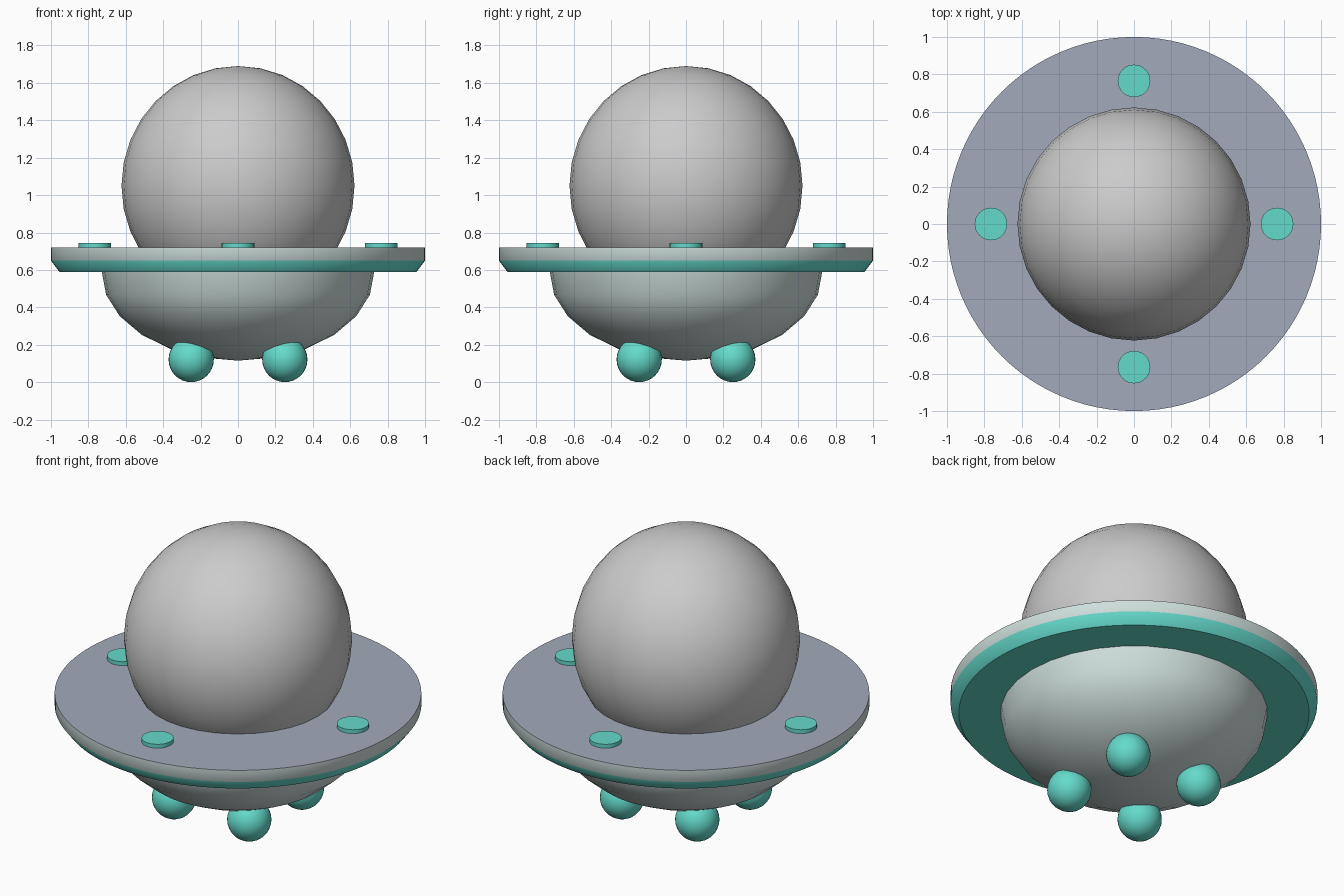
import bpy, bmesh, math
from math import cos, sin, pi

if "Cube" in bpy.data.objects:
    bpy.data.objects.remove(bpy.data.objects["Cube"])


def material(name, rgb):
    m = bpy.data.materials.new(name)
    m.diffuse_color = (*rgb, 1)
    m.use_nodes = True
    m.node_tree.nodes["Principled BSDF"].inputs["Base Color"].default_value = m.diffuse_color
    return m


teal = material("teal", (0.13, 0.70, 0.60))
pale = material("pale_green", (0.62, 0.74, 0.72))
slate = material("slate", (0.36, 0.40, 0.49))


def finish(name, mats, angle=40):
    ob = bpy.context.object
    ob.name = name
    for m in mats:
        ob.data.materials.append(m)
    bpy.ops.object.shade_smooth_by_angle(angle=math.radians(angle))
    return ob


def lathe(name, profile, mats, strip_mats, n):
    """Revolve (radius, z) points; radius 0 makes a pole."""
    bm = bmesh.new()
    rings = []
    for r, z in profile:
        count = 1 if r == 0 else n
        rings.append([bm.verts.new((r * cos(2 * pi * i / n), r * sin(2 * pi * i / n), z))
                      for i in range(count)])
    for k, (a, b) in enumerate(zip(rings, rings[1:])):
        for i in range(n):
            j = (i + 1) % n
            loop = [a[i % len(a)], a[j % len(a)], b[j % len(b)], b[i % len(b)]]
            f = bm.faces.new(list(dict.fromkeys(loop)))
            f.material_index = strip_mats[k]
    bmesh.ops.recalc_face_normals(bm, faces=bm.faces)
    me = bpy.data.meshes.new(name)
    bm.to_mesh(me)
    bm.free()
    ob = bpy.data.objects.new(name, me)
    bpy.context.collection.objects.link(ob)
    bpy.ops.object.select_all(action='DESELECT')
    ob.select_set(True)
    bpy.context.view_layer.objects.active = ob
    return finish(name, mats)


# Canopy dome, sunk into the disc
bpy.ops.mesh.primitive_uv_sphere_add(segments=32, ring_count=16, location=(0, 0, 1.05))
bpy.context.object.scale = (0.623, 0.623, 0.64)
finish("canopy", [])

# Rim disc: slate top, pale edge, teal chamfer and underside
lathe("rim_disc", [(0, 0.72), (1, 0.72), (1, 0.65), (0.955, 0.59), (0, 0.59)],
      [slate, pale, teal], [0, 1, 2, 2], 96)

# Lower hull: half ellipsoid
hull = [(0.73 * cos(pi / 2 * i / 6), 0.59 - 0.475 * sin(pi / 2 * i / 6)) for i in range(6)]
lathe("lower_hull", [(0, 0.60)] + [(0.73, 0.60)] + hull[1:] + [(0, 0.115)], [pale], [0] * 7, 32)

# Buttons on the rim and ball feet under the hull
for i in range(4):
    a = i * pi / 2
    bpy.ops.mesh.primitive_cylinder_add(vertices=32, radius=0.087, depth=0.04,
                                        location=(0.765 * cos(a), 0.765 * sin(a), 0.723))
    finish(f"rim_button_{i + 1}", [teal])
    a += pi / 4
    bpy.ops.mesh.primitive_uv_sphere_add(segments=32, ring_count=16, radius=0.121,
                                         location=(0.354 * cos(a), 0.354 * sin(a), 0.121))
    finish(f"foot_{i + 1}", [teal])
